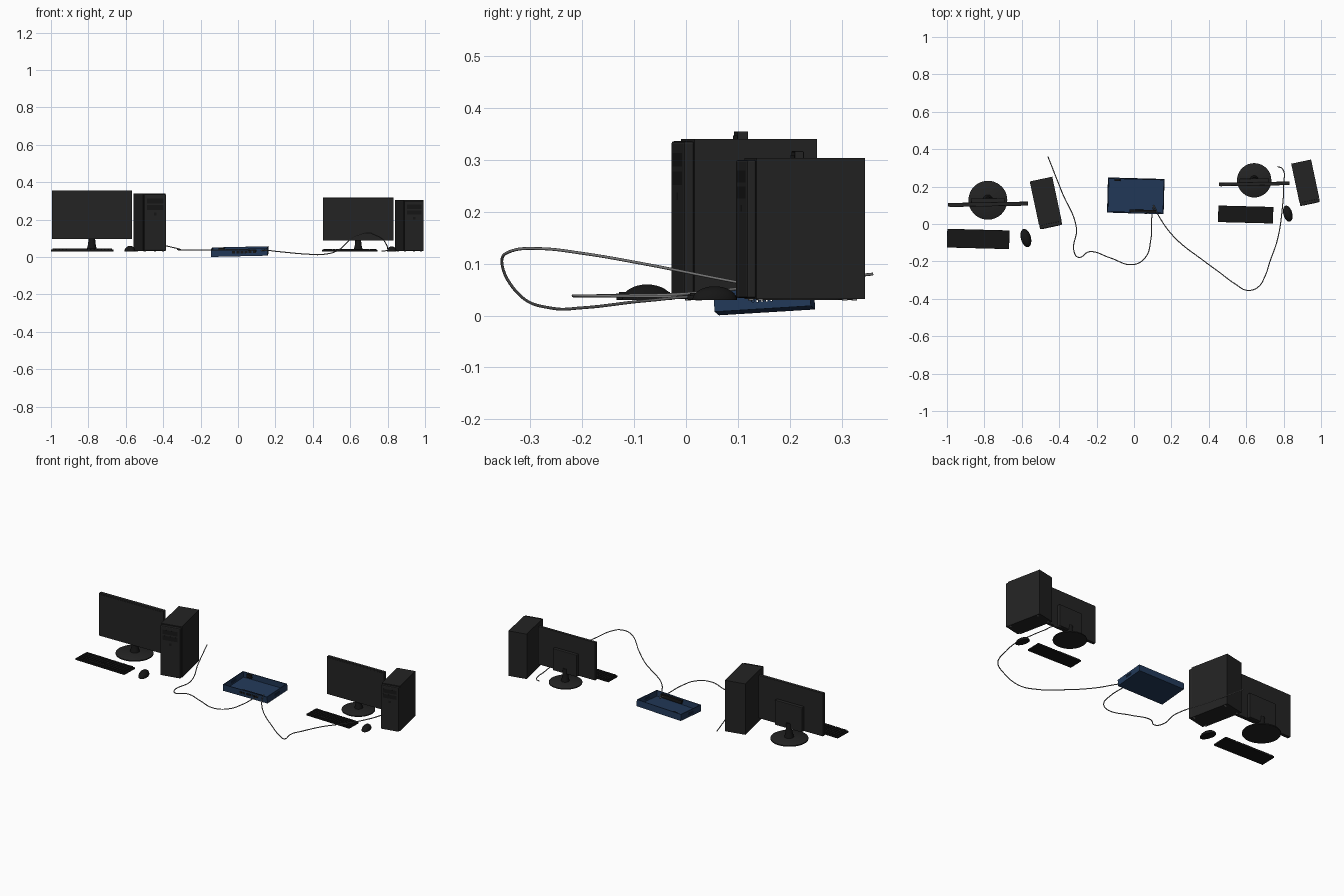
import bpy, bmesh, math
from mathutils import Matrix, Vector

if "Cube" in bpy.data.objects:
    bpy.data.objects.remove(bpy.data.objects["Cube"])


def material(name, r, g, b):
    m = bpy.data.materials.new(name)
    m.use_nodes = True
    m.diffuse_color = (r, g, b, 1)
    node = m.node_tree.nodes["Principled BSDF"]
    node.inputs["Base Color"].default_value = (r, g, b, 1)
    node.inputs["Roughness"].default_value = 0.7
    return m


charcoal = material("charcoal plastic", 0.017, 0.017, 0.017)
black = material("black plastic", 0.008, 0.008, 0.008)
blue = material("navy metal", 0.016, 0.041, 0.1)
grey = material("cable grey", 0.18, 0.18, 0.18)


def finish(name, bm, mat, frame, smooth=False):
    bmesh.ops.recalc_face_normals(bm, faces=bm.faces)
    mesh = bpy.data.meshes.new(name)
    bm.transform(frame)
    bm.to_mesh(mesh)
    bm.free()
    mesh.materials.append(mat)
    ob = bpy.data.objects.new(name, mesh)
    bpy.context.collection.objects.link(ob)
    if smooth:
        bpy.ops.object.select_all(action="DESELECT")
        ob.select_set(True)
        bpy.context.view_layer.objects.active = ob
        bpy.ops.object.shade_smooth_by_angle(angle=math.radians(35))
    return ob


def boxes(name, mat, frame, parts, bevel=0):
    """One object made of (centre, size) boxes."""
    bm = bmesh.new()
    for centre, size in parts:
        m = Matrix.Translation(centre) @ Matrix.Diagonal((*size, 1))
        bmesh.ops.create_cube(bm, size=1, matrix=m)
    if bevel:
        bmesh.ops.bevel(bm, geom=bm.edges[:], offset=bevel, segments=2,
                        profile=0.5, affect="EDGES")
    return finish(name, bm, mat, frame)


def lathe(name, mat, frame, profile):
    """Revolve (radius, height) points about z."""
    bm = bmesh.new()
    verts = [bm.verts.new((r, 0, z)) for r, z in profile]
    edges = [bm.edges.new(p) for p in zip(verts, verts[1:])]
    bmesh.ops.spin(bm, geom=verts + edges, cent=(0, 0, 0), axis=(0, 0, 1),
                   angle=math.tau, steps=36, use_merge=True)
    bmesh.ops.remove_doubles(bm, verts=bm.verts, dist=1e-5)
    return finish(name, bm, mat, frame, True)


def place(x, y, z=0, turn=0):
    return Matrix.Translation((x, y, z)) @ Matrix.Rotation(math.radians(turn), 4, "Z")


def workstation(side, frame):
    # Monitor with rear housing, neck and round foot
    mon = frame @ place(0, 0, 0, 1)
    boxes(side + "_monitor", charcoal, mon, [((0, 0, 0.195), (0.428, 0.02, 0.26))], 0.002)
    boxes(side + "_screen", charcoal, mon, [((0, -0.0105, 0.197), (0.412, 0.002, 0.24))])
    boxes(side + "_rear_housing", charcoal, mon, [((0, 0.02, 0.14), (0.18, 0.024, 0.15))], 0.004)
    lathe(side + "_neck", black, mon @ place(0, 0.024),
          [(0, 0.01), (0.027, 0.01), (0.02, 0.04), (0.015, 0.1), (0, 0.1)])
    lathe(side + "_monitor_foot", charcoal, mon @ place(0, 0.021),
          [(0, 0), (0.104, 0), (0.104, 0.006), (0.095, 0.011), (0, 0.016)])

    # Tower case with front bezel, drive door, button and feet
    tower = frame @ place(0.311, 0.006, 0, 12)
    boxes(side + "_tower_case", charcoal, tower, [((0, 0.01, 0.156), (0.123, 0.242, 0.308))])
    boxes(side + "_tower_bezel", charcoal, tower, [((0, -0.121, 0.155), (0.121, 0.021, 0.302))], 0.005)
    boxes(side + "_tower_drive", black, tower, [((0, -0.131, 0.27), (0.09, 0.002, 0.026)),
                                                ((0, -0.131, 0.235), (0.09, 0.002, 0.026)),
                                                ((0, -0.131, 0.2), (0.014, 0.002, 0.014))])
    boxes(side + "_tower_feet", grey, tower,
          [((x, y, 0.001), (0.01, 0.01, 0.004)) for x in (-0.05, 0.05) for y in (-0.1, 0.11)])

    # Keyboard with rows of keys and a space bar
    board = frame @ place(-0.052, -0.186, 0, -1.5)
    boxes(side + "_keyboard", black, board, [((0, 0, 0.005), (0.333, 0.1, 0.01))], 0.002)
    keys = []
    for row in range(5):
        for col in range(17):
            if row == 0 and 4 <= col <= 9:
                continue
            keys.append((((col - 8) * 0.0187, (row - 2) * 0.0185, 0.012),
                         (0.0155, 0.0155, 0.007)))
    keys.append(((-0.028, -0.037, 0.012), (0.108, 0.0155, 0.007)))
    boxes(side + "_keys", black, board, keys)

    # Mouse: a flattened half dome
    bm = bmesh.new()
    bmesh.ops.create_uvsphere(bm, u_segments=24, v_segments=16, radius=1)
    bmesh.ops.bisect_plane(bm, geom=bm.verts[:] + bm.edges[:] + bm.faces[:],
                           plane_co=(0, 0, 0), plane_no=(0, 0, 1), clear_inner=True)
    bmesh.ops.holes_fill(bm, edges=[e for e in bm.edges if e.is_boundary])
    bm.transform(Matrix.Diagonal((0.027, 0.05, 0.03, 1)))
    finish(side + "_mouse", bm, black, frame @ place(0.203, -0.181, 0, 15), True)


workstation("right", place(-0.781, 0.106, 0.03))
workstation("left", place(0.643, 0.215, 0.03) @ Matrix.Scale(0.883, 4))

# Network switch: open tray with slotted side walls, resting at a slight tilt
W, D, H, T = 0.302, 0.186, 0.039, 0.005
tray = (place(0.01, 0.152, 0.0096, -1.5) @ Matrix.Rotation(math.radians(3.5), 4, "X")
        @ Matrix.Rotation(math.radians(-1.3), 4, "Y"))
parts = [((0, 0, T / 2), (W, D, T))]
for s in (-1, 1):
    parts.append(((0, s * (D - T) / 2, H / 2), (W, T, H)))
    x = s * (W - T) / 2
    inner = D - 2 * T
    parts.append(((x, 0, 0.007), (T, inner, 0.014)))
    parts.append(((x, 0, H - 0.006), (T, inner, 0.012)))
    slots = 5
    pitch, gap = 0.009, 0.0045
    span = slots * pitch
    for e in (-1, 1):
        w = (inner - span) / 2
        parts.append(((x, e * (inner - w) / 2, H / 2), (T, w, H)))
    for i in range(slots + 1):
        parts.append(((x, -span / 2 + i * pitch, H / 2), (T, pitch - gap, H)))
boxes("switch_tray", blue, tray, parts)
boxes("switch_ports", black, tray,
      [((-0.03 + i * 0.022, -D / 2, 0.022), (0.016, 0.003, 0.013)) for i in range(6)]
      + [((0.04, -D / 2 + 0.012, 0.023), (0.14, 0.014, 0.02)),
         ((-0.1, D / 2 - 0.01, 0.026), (0.03, 0.012, 0.022))])


def cable(name, points):
    data = bpy.data.curves.new(name, "CURVE")
    data.dimensions = "3D"
    data.bevel_depth = 0.0028
    data.bevel_resolution = 2
    data.resolution_u = 8
    data.use_fill_caps = True
    spline = data.splines.new("BEZIER")
    spline.bezier_points.add(len(points) - 1)
    for bp, co in zip(spline.bezier_points, points):
        bp.co = co
        bp.handle_left_type = bp.handle_right_type = "AUTO"
    data.materials.append(grey)
    ob = bpy.data.objects.new(name, data)
    bpy.context.collection.objects.link(ob)


# Network cables from the switch to each tower
cable("right_cable", [
    (-0.46, 0.36, 0.08), (-0.385, 0.17, 0.06), (-0.308, -0.02, 0.041),
    (-0.32, -0.15, 0.039), (-0.297, -0.178, 0.038), (-0.238, -0.148, 0.038),
    (-0.13, -0.18, 0.038), (-0.005, -0.217, 0.038), (0.06, -0.18, 0.038),
    (0.09, -0.083, 0.037), (0.095, 0.035, 0.035), (0.105, 0.1, 0.028)])
cable("left_cable", [
    (0.105, 0.1, 0.028), (0.137, 0.035, 0.036), (0.217, -0.072, 0.029),
    (0.377, -0.2, 0.015), (0.455, -0.257, 0.014), (0.537, -0.318, 0.037),
    (0.615, -0.355, 0.105), (0.666, -0.335, 0.125), (0.7, -0.28, 0.129),
    (0.727, -0.2, 0.12), (0.767, -0.083, 0.1), (0.794, 0.095, 0.065),
    (0.8, 0.21, 0.045), (0.794, 0.295, 0.034), (0.767, 0.307, 0.033)])
